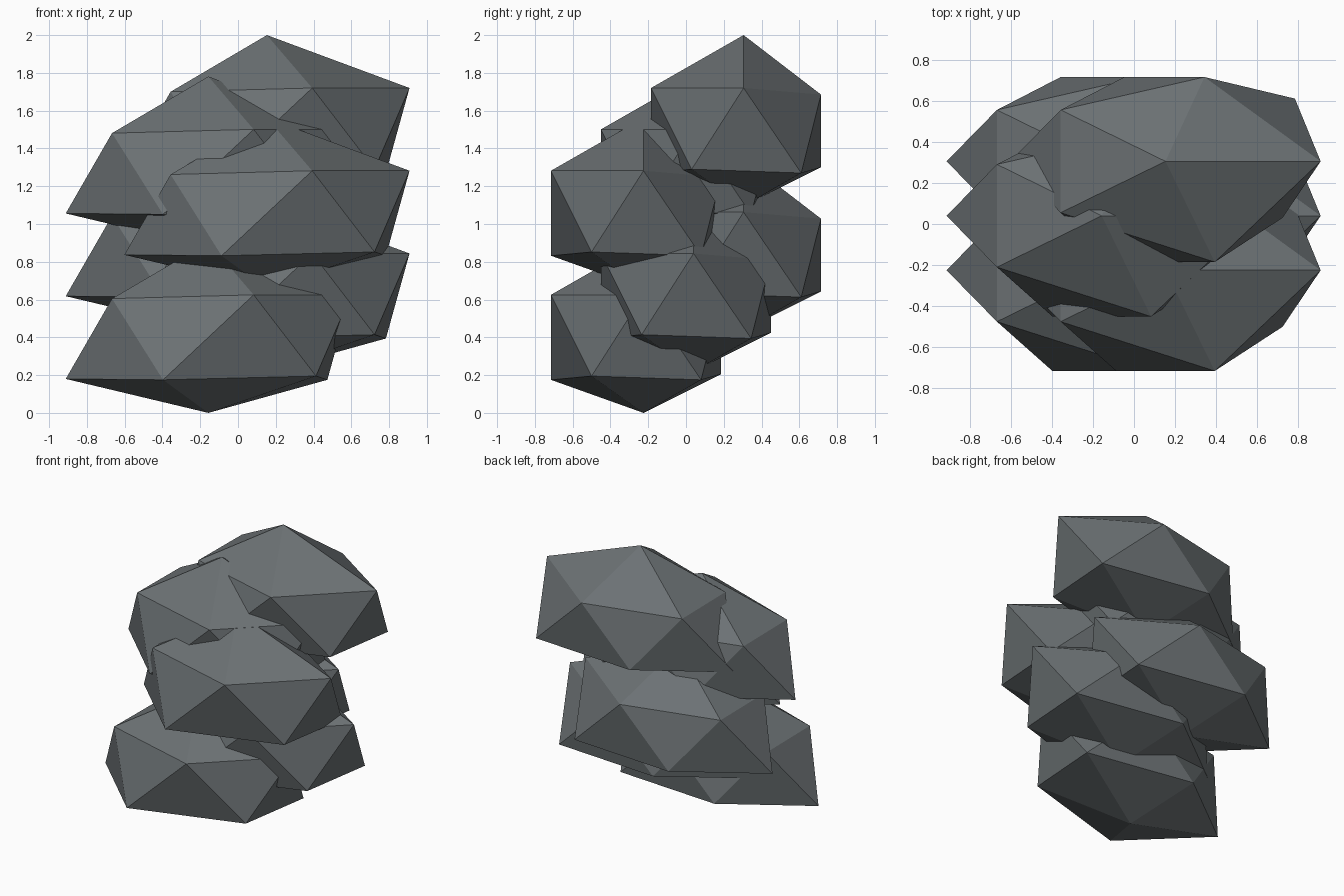
import bpy
import bmesh
from mathutils import Vector

cube = bpy.data.objects.get("Cube")
if cube:
    bpy.data.objects.remove(cube, do_unlink=True)

# Slate grey stone colour
stone = bpy.data.materials.new("slate_grey")
stone.use_nodes = True
colour = (0.15, 0.168, 0.176, 1)
stone.diffuse_color = colour
shader = next(n for n in stone.node_tree.nodes if n.type == "BSDF_PRINCIPLED")
shader.inputs["Base Color"].default_value = colour

# Corners of one rough twenty-sided stone, around its middle
TOP, BOTTOM = (0, 0, 0.505), (0, 0, -0.4)
UPPER_RING = [(0.755, 0, 0.225), (0.24, -0.49, 0.225), (-0.51, -0.25, 0.205),
              (-0.51, 0.25, 0.2), (0.19, 0.41, 0.19)]
LOWER_RING = [(0.63, 0.305, -0.225), (0.57, -0.275, -0.205), (-0.24, -0.49, -0.225),
              (-0.755, 0, -0.22), (-0.2, 0.41, -0.195)]


def stone_mesh():
    """Cap, zigzag band and base of the stone."""
    bm = bmesh.new()
    top, bottom = bm.verts.new(TOP), bm.verts.new(BOTTOM)
    up = [bm.verts.new(p) for p in UPPER_RING]
    low = [bm.verts.new(p) for p in LOWER_RING]
    for i in range(5):
        j = (i + 1) % 5
        bm.faces.new((top, up[i], up[j]))
        bm.faces.new((bottom, low[i], low[j]))
        bm.faces.new((up[i], low[i], low[j]))
        bm.faces.new((up[i], low[j], up[j]))
    bmesh.ops.recalc_face_normals(bm, faces=bm.faces)
    mesh = bpy.data.meshes.new("stone")
    bm.to_mesh(mesh)
    bm.free()
    mesh.materials.append(stone)
    return mesh


# Stack six stones, swinging left and right and stepping front to back
mesh = stone_mesh()
for i in range(6):
    ob = bpy.data.objects.new(f"stone_{i + 1}", mesh)
    ob.location = Vector((0.153 if i % 2 else -0.157,
                          -0.225 + 0.265 * (i % 3),
                          0.4 + 0.219 * i))
    bpy.context.collection.objects.link(ob)
